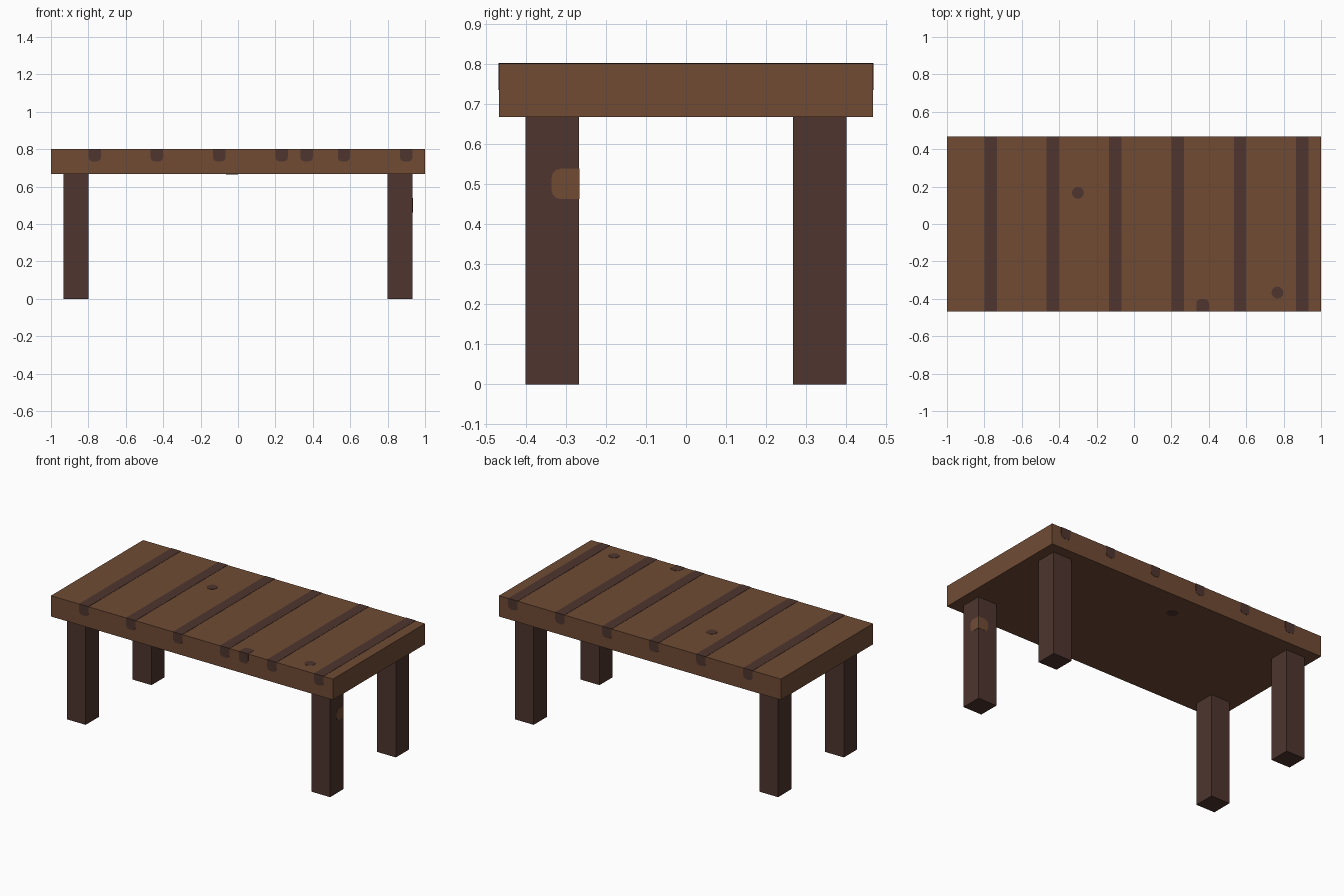
import bpy
import bmesh
import math
from mathutils import Vector

if "Cube" in bpy.data.objects:
    bpy.data.objects.remove(bpy.data.objects["Cube"])

U = 1 / 15          # grid unit the table is laid out on
E = 0.0015          # how far inlays stand proud of the wood


def material(name, rgb):
    m = bpy.data.materials.new(name)
    lin = [((c / 255 + 0.055) / 1.055) ** 2.4 for c in rgb]
    m.diffuse_color = (*lin, 1)
    m.use_nodes = True
    m.node_tree.nodes["Principled BSDF"].inputs["Base Color"].default_value = m.diffuse_color
    return m


BROWN = material("warm brown wood", (112, 75, 52))
DARK = material("dark brown wood", (78, 53, 46))


def finish(name, bm, mat):
    bmesh.ops.recalc_face_normals(bm, faces=bm.faces)
    me = bpy.data.meshes.new(name)
    bm.to_mesh(me)
    bm.free()
    me.materials.append(mat)
    ob = bpy.data.objects.new(name, me)
    bpy.context.collection.objects.link(ob)
    return ob


def box(name, lo, hi, mat):
    bm = bmesh.new()
    bmesh.ops.create_cube(bm, size=1)
    for v in bm.verts:
        v.co = [(a + b) / 2 + c * (b - a) for a, b, c in zip(lo, hi, v.co)]
    return finish(name, bm, mat)


def prism(name, outline, origin, u, v, depth, mat):
    """Extrude a 2D outline lying in the u, v plane along the depth vector."""
    o, u, v = Vector(origin), Vector(u), Vector(v)
    bm = bmesh.new()
    face = bm.faces.new([bm.verts.new(o + u * a + v * b) for a, b in outline])
    ext = bmesh.ops.extrude_face_region(bm, geom=[face], use_keep_orig=True)
    new = [g for g in ext["geom"] if isinstance(g, bmesh.types.BMVert)]
    bmesh.ops.translate(bm, verts=new, vec=Vector(depth))
    return finish(name, bm, mat)


def tongue(w, length, r=0.022):
    """U outline: flat at v = 0, rounded corners at v = length."""
    pts = [(-w, 0), (w, 0)]
    for cx, start in ((w - r, 0), (r - w, 90)):
        for k in range(4):
            a = math.radians(start + k * 30)
            pts.append((cx + r * math.cos(a), length - r + r * math.sin(a)))
    return pts


def disc(r, n=12):
    return [(r * math.cos(k * math.tau / n), r * math.sin(k * math.tau / n)) for k in range(n)]


# Tabletop and four legs
TOP, UNDER, HALF_Y = 12 * U, 10 * U, 7 * U
box("tabletop", (-1, -HALF_Y, UNDER), (1, HALF_Y, TOP), BROWN)
for sx, side in ((-1, "left"), (1, "right")):
    for sy, end in ((-1, "front"), (1, "back")):
        x, y = sx * 13 * U, sy * 5 * U
        box(f"{end}_{side}_leg", (x - U, y - U, 0), (x + U, y + U, UNDER), DARK)

# Dark inlaid strips running front to back, visible on the top and both edges
for i in range(6):
    x = -11.5 * U + i * 5 * U
    prism(f"plank_strip_{i + 1}", tongue(U / 2, U), (x, -HALF_Y - E, TOP + E),
          (1, 0, 0), (0, 0, -1), (0, 2 * (HALF_Y + E), 0), DARK)

# Round knots on the top and underside
for i, (x, y, z, d) in enumerate(((-4.5, 2.5, TOP, 1), (11.5, -5.5, TOP, 1), (-0.5, 4.5, UNDER, -1))):
    prism(f"knot_{i + 1}", disc(0.032), (x * U, y * U, z - d * E),
          (1, 0, 0), (0, 1, 0), (0, 0, 2 * d * E), DARK)

# Knot wrapping over the front edge of the top
ex = 5.5 * U
prism("edge_knot_top", tongue(U / 2, U), (ex, -HALF_Y - E, TOP + E),
      (1, 0, 0), (0, 1, 0), (0, 0, -2 * E), DARK)
prism("edge_knot_front", tongue(U / 2, U), (ex, -HALF_Y - E, TOP + E),
      (1, 0, 0), (0, 0, -1), (0, 2 * E, 0), DARK)

# Light knot wrapping the inner corner of the front right leg
corner = (14 * U + E, -4 * U + E, 7.5 * U)
prism("leg_knot_side", tongue(0.038, 0.07), corner, (0, 0, 1), (0, -1, 0), (-2 * E, 0, 0), BROWN)
prism("leg_knot_back", tongue(0.038, 0.07), corner, (0, 0, 1), (-1, 0, 0), (0, -2 * E, 0), BROWN)
